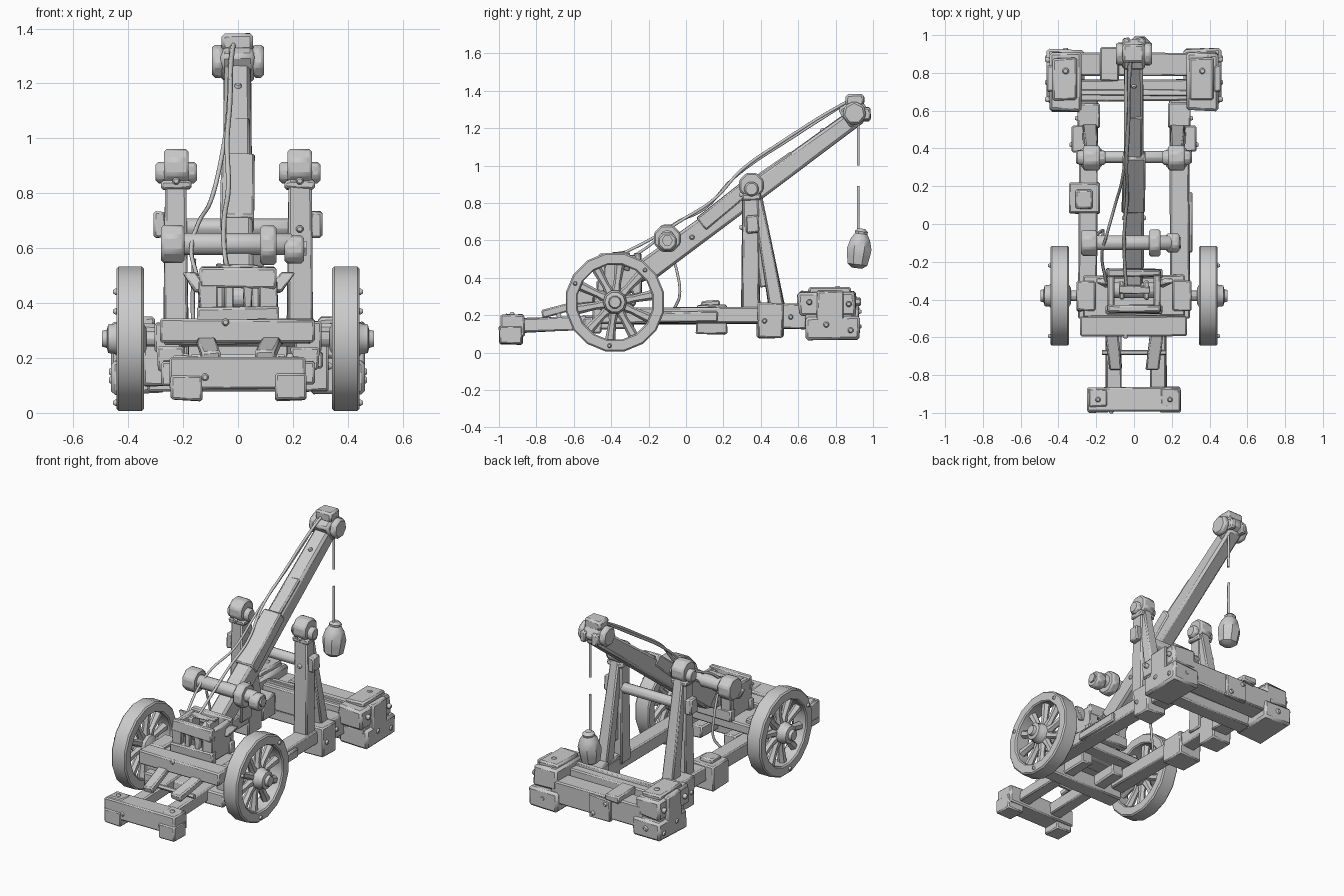
import bpy, bmesh, math, random
from mathutils import Vector

if "Cube" in bpy.data.objects:
    bpy.data.objects.remove(bpy.data.objects["Cube"])

random.seed(4)
X, Y, Z = Vector((1, 0, 0)), Vector((0, 1, 0)), Vector((0, 0, 1))


def finish(name, bm, bevel=0.0):
    bmesh.ops.recalc_face_normals(bm, faces=bm.faces)
    me = bpy.data.meshes.new(name)
    bm.to_mesh(me)
    bm.free()
    ob = bpy.data.objects.new(name, me)
    bpy.context.collection.objects.link(ob)
    if bevel:
        m = ob.modifiers.new("bevel", "BEVEL")
        m.width, m.segments, m.limit_method = bevel, 1, "ANGLE"
    return ob


def beam(name, a, b, w, h, w2=None, h2=None, bevel=0.008, wobble=0.005):
    """Hand-hewn timber from a to b; w is across, h is the depth."""
    a, b = Vector(a), Vector(b)
    d = (b - a).normalized()
    side = Y if abs(d.x) > 0.9 else X
    up = d.cross(side).normalized()
    bm = bmesh.new()
    rings = []
    for p, ww, hh in ((a, w, h), (b, w2 or w, h2 or h)):
        rings.append([bm.verts.new(p + side * (sx * ww / 2 + random.uniform(-wobble, wobble))
                                   + up * (sz * hh / 2 + random.uniform(-wobble, wobble)))
                      for sx, sz in ((-1, -1), (1, -1), (1, 1), (-1, 1))])
    for i in range(4):
        j = (i + 1) % 4
        bm.faces.new((rings[0][i], rings[0][j], rings[1][j], rings[1][i]))
    bm.faces.new(rings[0])
    bm.faces.new(rings[1])
    return finish(name, bm, bevel)


def box(name, x0, x1, y0, y1, z0, z1, bevel=0.008, wobble=0.005):
    """Block given by its limits, built along x."""
    y, z = (y0 + y1) / 2, (z0 + z1) / 2
    return beam(name, (x0, y, z), (x1, y, z), y1 - y0, z1 - z0, bevel=bevel, wobble=wobble)


def lathe(name, profile, loc, axis=X, n=12, ring=False, bevel=0.0):
    """Revolve (radius, height) points round an axis."""
    rot = Z.rotation_difference(Vector(axis)).to_matrix()
    bm = bmesh.new()
    rows = [[bm.verts.new(Vector(loc) + rot @ Vector((r * math.cos(t), r * math.sin(t), h)))
             for t in (2 * math.pi * (k + .5) / n for k in range(n))] for r, h in profile]
    pairs = list(zip(rows, rows[1:])) + ([(rows[-1], rows[0])] if ring else [])
    for p, q in pairs:
        for k in range(n):
            bm.faces.new((p[k], p[(k + 1) % n], q[(k + 1) % n], q[k]))
    if not ring:
        bm.faces.new(rows[0])
        bm.faces.new(rows[-1])
    return finish(name, bm, bevel)


def drum(name, x0, x1, y, z, r, n=8, bevel=0.01):
    return lathe(name, [(r, x0), (r, x1)], (0, y, z), X, n, bevel=bevel)


def bolt(loc, axis, r=0.014):
    lathe("bolt", [(r, -.01), (r, .004), (r * .6, .012)], loc, axis, 8)


def rope(name, pts, r=0.008):
    cu = bpy.data.curves.new(name, "CURVE")
    cu.dimensions, cu.bevel_depth, cu.bevel_resolution = "3D", r, 1
    cu.resolution_u, cu.use_fill_caps = 5, True
    sp = cu.splines.new("BEZIER")
    sp.bezier_points.add(len(pts) - 1)
    for bp, p in zip(sp.bezier_points, pts):
        bp.co = p
        bp.handle_left_type = bp.handle_right_type = "AUTO"
    bpy.context.collection.objects.link(bpy.data.objects.new(name, cu))


# Wheels with spokes, hubs and rim studs
WY, WZ = -0.38, 0.27
drum("axle", -.46, .46, WY, WZ, .03, 8)
for s in (-1, 1):
    c = (s * .393, WY, WZ)
    lathe("wheel_rim", [(.268, -.042), (.268, .042), (.26, .05), (.21, .05), (.203, .042),
                        (.203, -.042), (.21, -.05), (.26, -.05)], c, X, 16, ring=True)
    lathe("wheel_hub", [(.04, -.06), (.065, -.045), (.065, .045), (.058, .055), (.055, .08),
                        (.035, .085), (.03, .103)], c, X * s, 10)
    for k in range(10):
        t = 2 * math.pi * (k + .3) / 10
        d = Vector((0, math.cos(t), math.sin(t)))
        lathe("wheel_spoke", [(.032, .04), (.02, .1), (.028, .215)], c, d, 6)
        if k % 3 == 1:
            bolt(Vector(c) + d * .235 + X * s * .05, X * s, .012)

# Side rails, front tongue rails, collars and axle blocks
for s in (-1, 1):
    beam("side_rail", (s * .245, -.5, .195), (s * .24, .68, .2), .1, .085)
    beam("tongue_rail", (s * .12 + .01, -.9, .145), (s * .12 + .01, -.28, .17), .085, .075)
    beam("tongue_wedge", (s * .1, -.77, .205), (s * .12, -.55, .265), .07, .04)
    box("axle_block", s * .255 - .05, s * .255 + .05, -.46, -.3, .22, .33)
    box("rail_foot_block", s * .26 - .07, s * .26 + .07, .38, .52, .08, .265)
    box("rail_rear_block", s * .24 - .06, s * .24 + .06, .51, .64, .13, .26)
    bolt((s * .33, .42, .17), X * s)
    bolt((s * .3, .56, .19), X * s)
box("left_rail_collar", -.345, -.18, .055, .22, .1, .255)
box("left_rail_collar_cap", -.31, -.22, .08, .18, .25, .28)
box("right_rail_plank", .28, .31, -.15, .17, .165, .22)
lathe("tongue_peg", [(.014, -.17), (.014, .17)], (0, -.68, .2), X, 6)

# Front bumper
box("front_bumper", -.25, .245, -.99, -.865, .085, .2)
for x in (-.19, .19):
    box("bumper_shoe", x - .055, x + .06, -1, -.875, .045, .14)
    box("bumper_cap", x - .05, x + .05, -.97, -.87, .13, .205)
    bolt((x, -.93, .205), Z)
bolt((-.12, -.99, .13), -Y)

# Cross timbers under the winch
box("front_cross_beam", -.285, .28, -.595, -.49, .26, .34)
box("front_cross_beam_lower", -.28, .28, -.55, -.45, .1, .19)
box("winch_bed", -.27, .27, -.49, -.27, .25, .31)
bolt((-.045, -.595, .33), -Y)

# Slatted winch box
for y in (-.45, -.26):
    box("winch_box_top_bar", -.14, .14, y - .02, y + .02, .455, .53)
    box("winch_box_sill", -.15, .15, y - .025, y + .025, .31, .385)
    for x in (-.11, -.035, .035, .11):
        beam("winch_box_slat", (x, y, .36), (x, y, .48), .032 if abs(x) < .1 else .065, .035, bevel=.005)
for s in (-1, 1):
    box("winch_box_side", s * .122 - .018, s * .122 + .018, -.45, -.25, .32, .52)
    beam("winch_box_bracket", (s * .13, -.32, .44), (s * .18, -.3, .51), .05, .03, bevel=.005)
    box("winch_box_post", s * .065 - .015, s * .065 + .015, -.4, -.3, .33, .535)
box("winch_box_rim", -.08, .085, -.37, -.33, .525, .54, .004)
drum("winch_box_roller", -.13, .13, -.35, .42, .045)

# Throwing arm with sleeve planks
A, B = Vector((0, -.21, .44)), Vector((0, .93, 1.275))
beam("throwing_arm", A, B, .105, .13, .1, .095, .014)
u = (B - A).normalized()
nrm = Vector((0, -u.z, u.y))
beam("arm_plank", A + u * .38 + nrm * .03, A + u * .75 + nrm * .045, .125, .085, .118, .075)
beam("arm_plank_upper", A + u * .7 + nrm * .03, A + u * 1.0 + nrm * .02, .085, .075)
beam("arm_foot", (0, -.36, .38), (0, -.13, .48), .09, .1)
for s in (-1, 1):
    bolt(A + u * .3 + X * s * .051, X * s)
bolt(A + u * 1.2 + nrm * .048, nrm)

# Arm drum with uneven end caps
drum("arm_drum", -.24, .2, -.1, .615, .042, 10)
drum("arm_drum_left_cap", -.28, -.195, -.1, .615, .075)
drum("arm_drum_right_cap", .08, .14, -.1, .61, .078)
drum("arm_drum_end_knob", .17, .24, -.1, .595, .055)
drum("arm_drum_nut", .235, .25, -.1, .6, .03, 6, 0)

# Arm head with pulley, tilted with the arm
H = Vector((0, .91, 1.285))
beam("arm_head", H - u * .075 + nrm * .01, H + u * .06, .12, .125, .11, .11, .015)
box("arm_head_crest", -.06, .055, .855, .95, 1.32, 1.38, .012)
for s in (-1, 1):
    drum("arm_head_cheek", s * .073 - .022, s * .073 + .022, .9, 1.28, .066, 7, .012)
    box("arm_head_toe", s * .04 - .02, s * .04 + .02, .9, .985, 1.24, 1.31)

# Upright posts, braces and pivot knobs
for s in (-1, 1):
    x = s * .225
    beam("upright_post", (x, .345, .2), (x, .345, .86), .095, .1, .08, .08)
    beam("post_brace", (s * .235, .5, .16), (x, .375, .86), .085, .09, .06, .05)
    beam("post_wedge", (x, .41, .35), (x, .385, .62), .04, .04)
    drum("post_knob", x - .045, x + .045, .35, .895, .072)
    drum("post_knob_pin", x - .075, x + .075, .35, .875, .042)
    box("post_collar", x - .055, x + .055, .3, .4, .815, .85)
    box("post_cross_end", s * .285 - .022, s * .285 + .022, .32, .39, .64, .735)
    bolt((x, .298, .845), -Y)
bolt((.225, .298, .67), -Y)
drum("post_cross_bar", -.28, .28, .355, .675, .035, 8)

# Rear ballast beam and end blocks
box("rear_beam_front", -.32, .32, .65, .765, .14, .29)
box("rear_beam_back", -.32, .32, .785, .905, .12, .26)
box("rear_beam_lower", -.36, .36, .655, .76, .08, .15)
box("rear_beam_plank", -.3, .3, .68, .71, .28, .305, .004)
for s in (-1, 1):
    x = s * .362
    box("rear_block_lower", x - .1, x + .1, .64, .925, .07, .19, .014, .008)
    box("rear_block_upper", x - .085, x + .085, .6, .905, .2, .325, .014, .008)
    box("rear_block_core", x - .08, x + .08, .64, .89, .16, .24)
    box("rear_block_cap", x - .07, x + .06, .66, .88, .31, .345, .01, .008)
    box("rear_block_strap", x + s * .08 - .02, x + s * .08 + .02, .7, .84, .09, .33)
    for y, z in ((.66, .27), (.87, .26), (.75, .15), (.88, .12)):
        bolt((s * .458, y, z), X * s, .016)
    bolt((x, .92, .14), Y, .018)
    bolt((x, .81, .345), Z, .018)
box("rear_strap_plate", -.11, .04, .89, .925, .11, .25, .006)
box("rear_strap_top", -.18, -.08, .76, .935, .25, .295, .008)
for x, z in ((-.08, .22), (.01, .14)):
    bolt((x, .925, z), Y)

# Ropes: winch to head, drum to head, slack loop, hanging sling
rope("haul_rope", [(-.04, -.34, .53), (-.05, -.2, .6), (-.05, -.02, .71), (-.035, .15, .82),
                   (-.04, .3, .98), (-.03, .5, 1.12), (-.02, .83, 1.325), (-.01, .9, 1.36)], .009)
rope("guide_rope", [(-.15, -.3, .5), (-.17, -.16, .6), (-.145, -.06, .69), (-.1, .1, .77),
                    (-.06, .25, .93), (-.03, .6, 1.17), (-.025, .85, 1.33)])
rope("slack_rope", [(-.16, -.09, .56), (-.165, -.045, .42), (-.17, -.035, .3), (-.2, -.06, .24)])
SX = .03
rope("sling_rope_upper", [(SX, .92, 1.25), (SX, .922, 1.12), (SX, .921, 1.0)])
rope("sling_rope_lower", [(SX, .922, .89), (SX, .92, .77), (SX, .922, .64)])

# Sling bag, broad and faceted
lathe("sling_bag", [(.03, .455), (.058, .475), (.066, .52), (.071, .56), (.056, .61), (.036, .64),
                    (.038, .652), (.02, .668)], (SX, .925, 0), (0, .12, -.0 + 1), 8).location.y = -.065

# Smooth shading with sharp edges kept
for ob in bpy.context.scene.objects:
    ob.select_set(ob.type == "MESH")
    if ob.type == "MESH":
        bpy.context.view_layer.objects.active = ob
bpy.ops.object.shade_smooth_by_angle(angle=math.radians(40))
